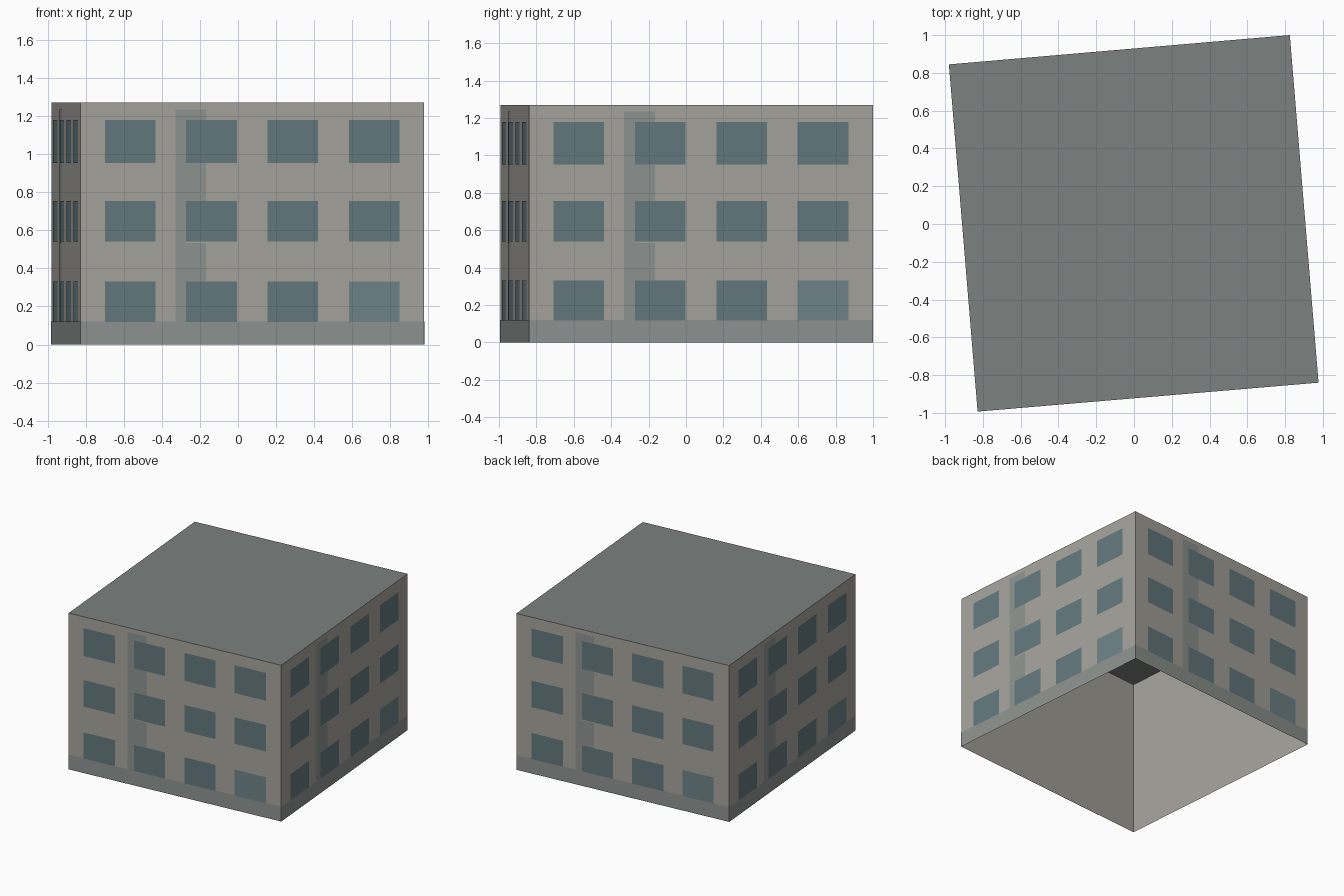
import bpy
from mathutils import Vector

if "Cube" in bpy.data.objects:
    bpy.data.objects.remove(bpy.data.objects["Cube"])

H = 1.27
# footprint corners, counter-clockwise seen from above, starting front left
CORNERS = [Vector(c) for c in
           ((-0.828, -0.993, 0), (0.977, -0.84, 0), (0.825, 1.0, 0), (-0.98, 0.845, 0))]
UP = Vector((0, 0, 1))


def material(name, rgb):
    m = bpy.data.materials.new(name)
    m.diffuse_color = (*rgb, 1)
    m.use_nodes = True
    m.node_tree.nodes["Principled BSDF"].inputs["Base Color"].default_value = m.diffuse_color
    return m


WALL = material("wall_grey", (0.38, 0.37, 0.335))
TRIM = material("trim_grey", (0.27, 0.295, 0.28))
GLASS = material("glass_blue", (0.125, 0.19, 0.21))
PALE_GLASS = material("pale_glass_blue", (0.16, 0.23, 0.25))
ROOF = material("roof_grey", (0.2, 0.225, 0.215))


def mesh_object(name, verts, faces, mat):
    me = bpy.data.meshes.new(name)
    me.from_pydata([tuple(v) for v in verts], [], faces)
    me.materials.append(mat)
    ob = bpy.data.objects.new(name, me)
    bpy.context.collection.objects.link(ob)
    return ob


def panels(name, rects, mat, offset):
    """Flat panels repeated on all four walls; rect = (u0, u1, z0, z1), u as wall fraction."""
    verts, faces = [], []
    for i, a in enumerate(CORNERS):
        along = CORNERS[(i + 1) % 4] - a
        out = along.cross(UP).normalized() * offset
        for u0, u1, z0, z1 in rects:
            n = len(verts)
            verts += [a + along * u + UP * z + out
                      for u, z in ((u0, z0), (u1, z0), (u1, z1), (u0, z1))]
            faces.append((n, n + 1, n + 2, n + 3))
    return mesh_object(name, verts, faces, mat)


# walls, open underneath, and the flat roof
panels("walls", [(0, 1, 0, H)], WALL, 0)
mesh_object("roof", [c + UP * H for c in CORNERS], [(0, 1, 2, 3)], ROOF)

# plinth band and vertical pilaster strip
panels("plinth", [(0, 1, 0, 0.12)], TRIM, 0.001)
panels("pilaster", [(0.277, 0.366, 0.12, 1.235)], TRIM, 0.001)

# windows: four columns by three rows, the last ground floor one is paler
windows = [(0.0715 + 0.2365 * c, 0.2185 + 0.2365 * c, z0, z1)
           for z0, z1 in ((0.118, 0.33), (0.54, 0.755), (0.952, 1.178))
           for c in range(4)]
panels("pale_window", [windows.pop(3)], PALE_GLASS, 0.002)
panels("windows", windows, GLASS, 0.002)

# thin sill on the pilaster
panels("sill", [(0.308, 0.366, 0.532, 0.54)], WALL, 0.002)
